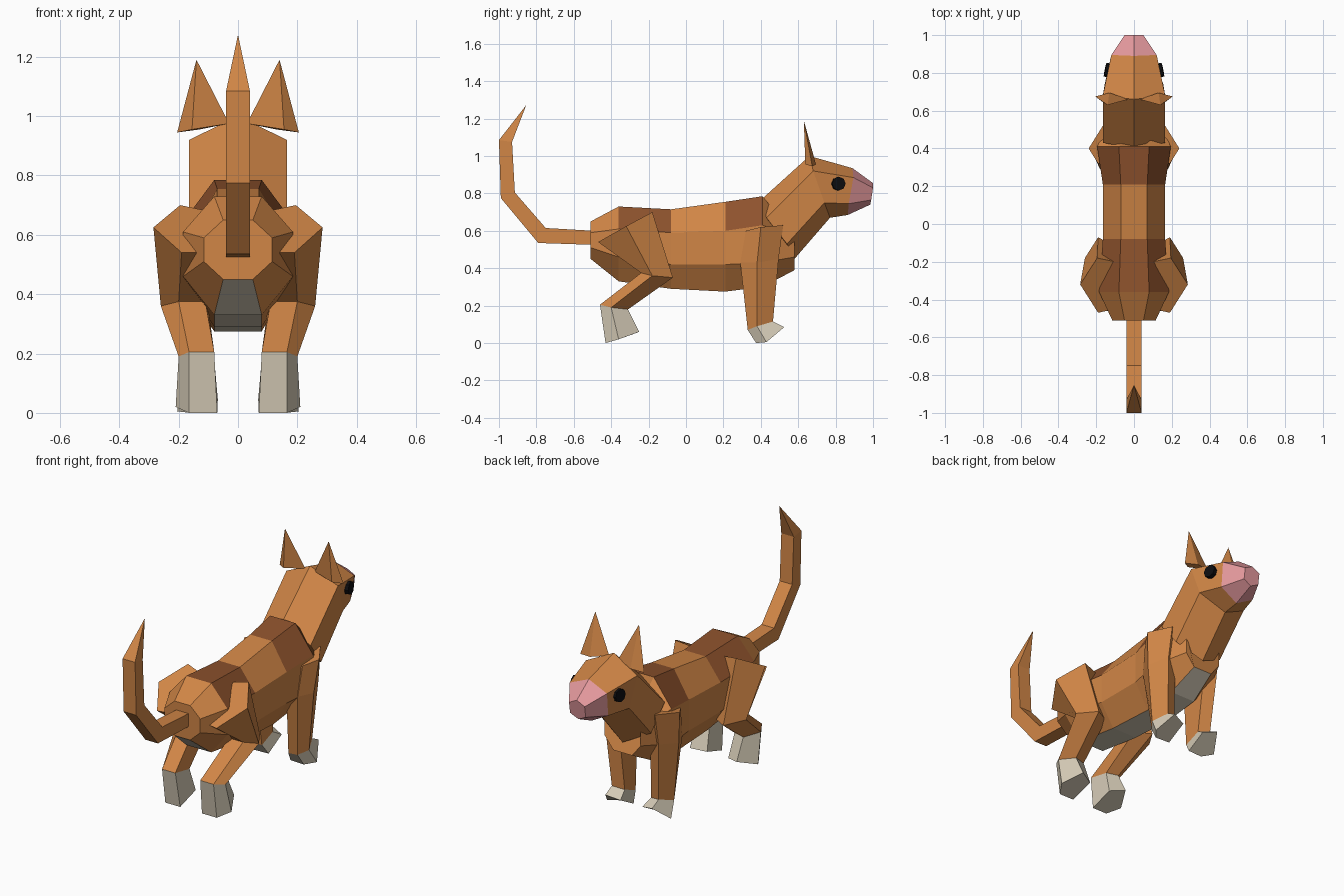
import bpy, bmesh
from mathutils import Vector

cube = bpy.data.objects.get("Cube")
if cube:
    bpy.data.objects.remove(cube)


def material(name, rgb):
    m = bpy.data.materials.new(name)
    m.use_nodes = True
    m.diffuse_color = (*rgb, 1)
    m.node_tree.nodes["Principled BSDF"].inputs["Base Color"].default_value = (*rgb, 1)
    return m


ORANGE = material("orange_fur", (.64, .24, .062))
BROWN = material("brown_stripe", (.27, .085, .026))
CREAM = material("cream_fur", (.68, .61, .48))
PINK = material("pink_nose", (.76, .31, .33))
BLACK = material("black_eye", (.004, .004, .005))


def finish(name, bm, mats):
    bmesh.ops.recalc_face_normals(bm, faces=bm.faces)
    mesh = bpy.data.meshes.new(name)
    bm.to_mesh(mesh)
    bm.free()
    for m in mats:
        mesh.materials.append(m)
    obj = bpy.data.objects.new(name, mesh)
    bpy.context.collection.objects.link(obj)
    return obj


def loft(name, rings, mats, rule=lambda seg, side: 0, side=1, cap=0):
    """Skin a list of point rings; rule(seg, side) picks the material."""
    bm = bmesh.new()
    loops = [[bm.verts.new((side * x, y, z)) for x, y, z in ring] for ring in rings]
    n = len(loops[0])
    for seg, (a, b) in enumerate(zip(loops, loops[1:])):
        for i in range(n):
            j = (i + 1) % n
            bm.faces.new((a[i], a[j], b[j], b[i])).material_index = rule(seg, i)
    bm.faces.new(loops[0])
    bm.faces.new(loops[-1]).material_index = cap
    bmesh.ops.remove_doubles(bm, verts=bm.verts, dist=.0005)
    return finish(name, bm, mats)


def mirrored(half):
    """Close a top-to-bottom half section across the middle plane."""
    return half + [(-x, y, z) for x, y, z in reversed(half) if x > 0]


# Body: octagonal sections, striped back and pale belly
def body_ring(y, top_w, top, w, upper, lower, low_w, low, lean=0):
    return mirrored([(top_w, y - lean, top), (w, y, upper), (w, y, lower), (low_w, y, low)])


def body_rule(seg, i):
    if i == 3:
        return 2
    return 1 if seg in (1, 3) and i in (0, 6, 7) else 0


body = [
    body_ring(-.51, .05, .65, .115, .59, .51, .05, .45),
    body_ring(-.36, .08, .73, .185, .61, .46, .08, .33),
    body_ring(-.08, .07, .715, .165, .59, .42, .08, .29),
    body_ring(.21, .07, .755, .165, .60, .42, .08, .275),
    body_ring(.41, .08, .785, .195, .63, .43, .08, .30),
    body_ring(.58, .05, .70, .115, .57, .46, .06, .39, lean=.14),
]
loft("body", body, [ORANGE, BROWN, CREAM], body_rule)

# Neck, head and muzzle: hexagonal sections with a ridge along the top
head = [
    [(0, .40, .765), (.165, .43, .67), (.155, .54, .53), (0, .58, .45)],
    [(0, .66, 1.0), (.165, .68, .92), (.155, .74, .75), (0, .77, .67)],
    [(0, .89, .935), (.12, .895, .885), (.11, .87, .745), (0, .865, .685)],
    [(0, 1.0, .855), (.05, 1.0, .83), (.05, .99, .765), (0, .985, .74)],
]
loft("head", [mirrored(h) for h in head], [ORANGE, PINK],
     lambda seg, i: int(seg == 2), cap=1)

# Tail: square tube that curls up to a point
tail = [(-.49, .60, -.49, .525), (-.75, .615, -.79, .535), (-.915, .805, -.99, .775),
        (-.93, 1.075, -1.0, 1.085), (-.855, 1.27, -.856, 1.27)]
rings = []
for k, (y1, z1, y2, z2) in enumerate(tail):
    w = .001 if k == len(tail) - 1 else .04
    rings.append([(w, y1, z1), (-w, y1, z1), (-w, y2, z2), (w, y2, z2)])
loft("tail", rings, [ORANGE])

# Legs: five-sided sections ordered inner back, outer back, outer, front, inner front
front_leg = [
    [(.10, .34, .60), (.19, .32, .60), (.24, .40, .62), (.165, .52, .63), (.10, .50, .63)],
    [(.10, .30, .43), (.18, .29, .43), (.22, .38, .43), (.17, .495, .45), (.10, .47, .45)],
    [(.085, .34, .06), (.15, .33, .07), (.19, .38, .09), (.15, .465, .115), (.085, .44, .10)],
    [(.07, .38, 0), (.16, .375, 0), (.205, .43, .005), (.15, .525, .085), (.07, .50, .065)],
]
hind_leg = [
    [(.10, -.45, .54), (.19, -.47, .54), (.285, -.32, .625), (.195, -.18, .70), (.10, -.20, .68)],
    [(.11, -.24, .375), (.20, -.24, .375), (.26, -.18, .36), (.19, -.07, .35), (.10, -.12, .35)],
    [(.08, -.46, .205), (.165, -.46, .205), (.20, -.40, .19), (.15, -.31, .18), (.08, -.33, .18)],
    [(.07, -.43, 0), (.165, -.43, 0), (.21, -.36, .02), (.15, -.25, .06), (.068, -.29, .045)],
]

# Ears: slim spikes on a four-cornered base
ear_base = [(.205, .675, .945), (.13, .695, .955), (.03, .66, .975), (.155, .638, .955)]
ear_tip = [(.14, .63, 1.19)] * 4


def eye(name, side):
    """Small eight-sided button lying on the slanted cheek."""
    bm = bmesh.new()
    bmesh.ops.create_cone(bm, cap_ends=True, segments=8, radius1=.037, radius2=.037, depth=.025)
    obj = finish(name, bm, [BLACK])
    obj.location = (side * .141, .815, .852)
    obj.rotation_euler = Vector((side, .2, .05)).to_track_quat("Z", "Y").to_euler()


for label, side in (("left", 1), ("right", -1)):
    for part, rings in (("front_leg", front_leg), ("hind_leg", hind_leg)):
        loft(f"{label}_{part}", rings, [ORANGE, CREAM],
             lambda seg, i: int(seg == 2), side, cap=1)
    loft(f"{label}_ear", [ear_base, ear_tip], [ORANGE], side=side)
    eye(f"{label}_eye", side)
